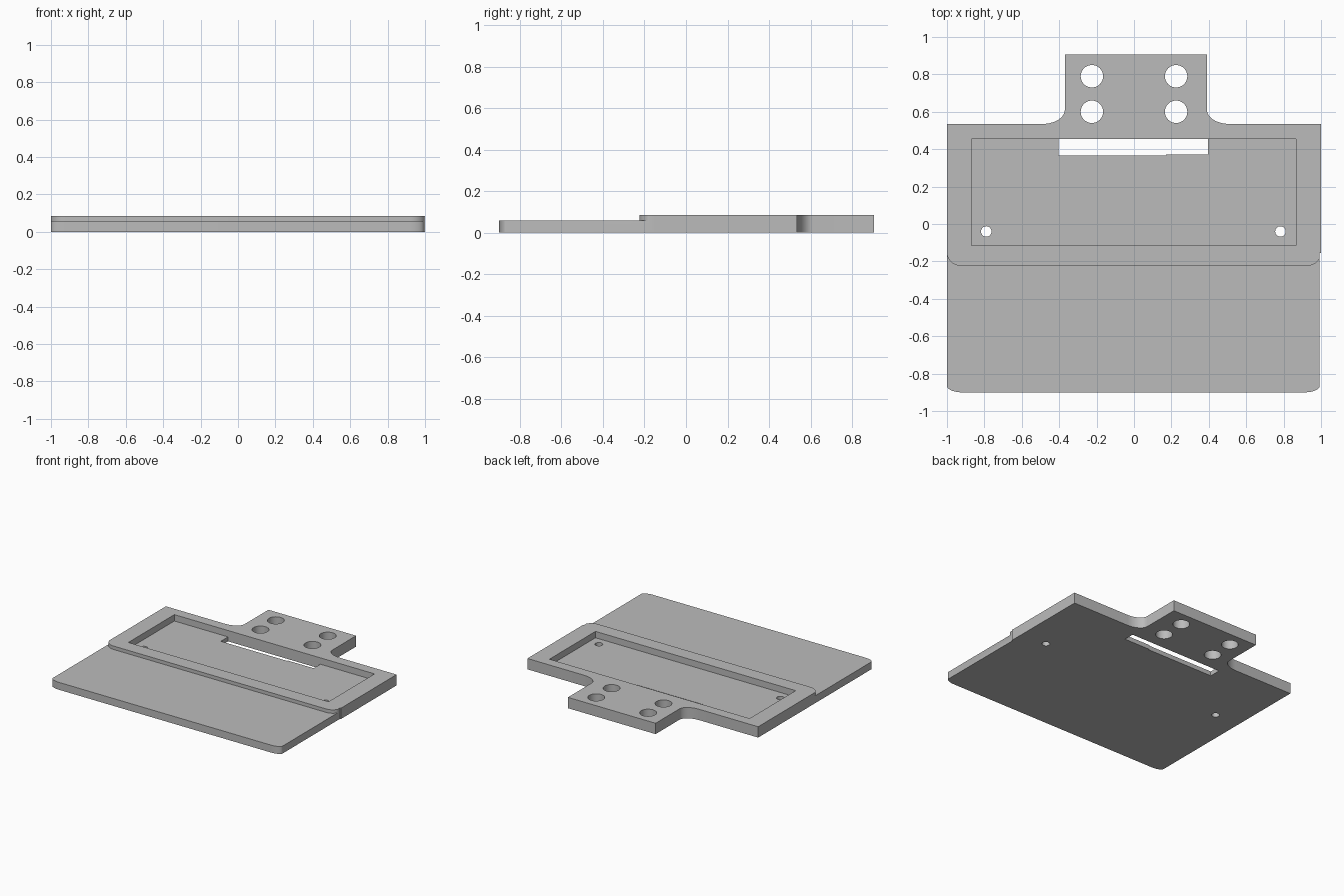
import bpy
import bmesh
from math import cos, sin, pi

cube = bpy.data.objects.get("Cube")
if cube:
    bpy.data.objects.remove(cube, do_unlink=True)

TOP, LEDGE, FLOOR = 0.085, 0.058, 0.035

grey = bpy.data.materials.new("plain grey")
grey.use_nodes = True
grey.diffuse_color = (0.5, 0.5, 0.5, 1)
grey.node_tree.nodes["Principled BSDF"].inputs["Base Color"].default_value = (0.5, 0.5, 0.5, 1)


def arc(cx, cy, rx, ry, start, end, steps=10):
    """Points on an elliptical arc, angles in quarter turns."""
    angles = [(start + (end - start) * i / steps) * pi / 2 for i in range(steps + 1)]
    return [(cx + rx * cos(a), cy + ry * sin(a)) for a in angles]


def rect(x0, y0, x1, y1):
    return [(x0, y0), (x1, y0), (x1, y1), (x0, y1)]


def slab(name, outline, z0, z1):
    """Extrude a flat outline from z0 to z1."""
    bm = bmesh.new()
    face = bm.faces.new([bm.verts.new((x, y, z0)) for x, y in outline])
    ext = bmesh.ops.extrude_face_region(bm, geom=[face])
    for v in ext["geom"]:
        if isinstance(v, bmesh.types.BMVert):
            v.co.z = z1
    bmesh.ops.recalc_face_normals(bm, faces=bm.faces)
    mesh = bpy.data.meshes.new(name)
    bm.to_mesh(mesh)
    bm.free()
    mesh.materials.append(grey)
    obj = bpy.data.objects.new(name, mesh)
    bpy.context.collection.objects.link(obj)
    return obj


# Plate outline: rounded front corners, filleted mounting tab at the back
outline = (arc(-0.92, -0.865, 0.08, 0.035, 2, 3)
           + arc(0.913, -0.865, 0.08, 0.035, 3, 4)
           + [(0.993, -0.155), (1, -0.155), (1, 0.535)]
           + arc(0.51, 0.61, 0.12, 0.075, 3, 2)
           + [(0.39, 0.905), (-0.37, 0.905)]
           + arc(-0.49, 0.61, 0.12, 0.075, 4, 3)
           + [(-1, 0.535)])
plate = slab("mounting_plate", outline, 0, TOP)

# Lower front ledge, leaving rounded corners on the raised part
ledge = ([(-1.1, -1), (1.1, -1), (1.1, -0.155)]
         + arc(0.92, -0.155, 0.08, 0.07, 4, 3)
         + arc(-0.92, -0.155, 0.08, 0.07, 3, 2)
         + [(-1.1, -0.155)])
cutters = [slab("ledge_cutter", ledge, LEDGE, 0.2),
           slab("pocket_cutter", rect(-0.87, -0.115, 0.865, 0.455), FLOOR, 0.2)]

# Cable slot with a small jog in its front edge
slot = [(-0.405, 0.365), (0.17, 0.365), (0.17, 0.372), (0.395, 0.372),
        (0.395, 0.455), (-0.405, 0.455)]
cutters.append(slab("slot_cutter", slot, -0.1, 0.06))

# Bolt holes in the tab and screw holes in the pocket
holes = [(x, y, 0.06) for x in (-0.225, 0.225) for y in (0.6, 0.79)]
holes += [(-0.79, -0.04, 0.028), (0.783, -0.04, 0.028)]
for x, y, r in holes:
    cutters.append(slab("hole_cutter", arc(x, y, r, r, 0, 4, 40)[:-1], -0.1, 0.2))

bpy.context.view_layer.objects.active = plate
plate.select_set(True)
for cutter in cutters:
    mod = plate.modifiers.new(cutter.name, 'BOOLEAN')
    mod.operation = 'DIFFERENCE'
    mod.solver = 'EXACT'
    mod.object = cutter
    bpy.ops.object.modifier_apply(modifier=mod.name)
    bpy.data.objects.remove(cutter, do_unlink=True)

bpy.ops.object.shade_smooth_by_angle(angle=pi / 6)
